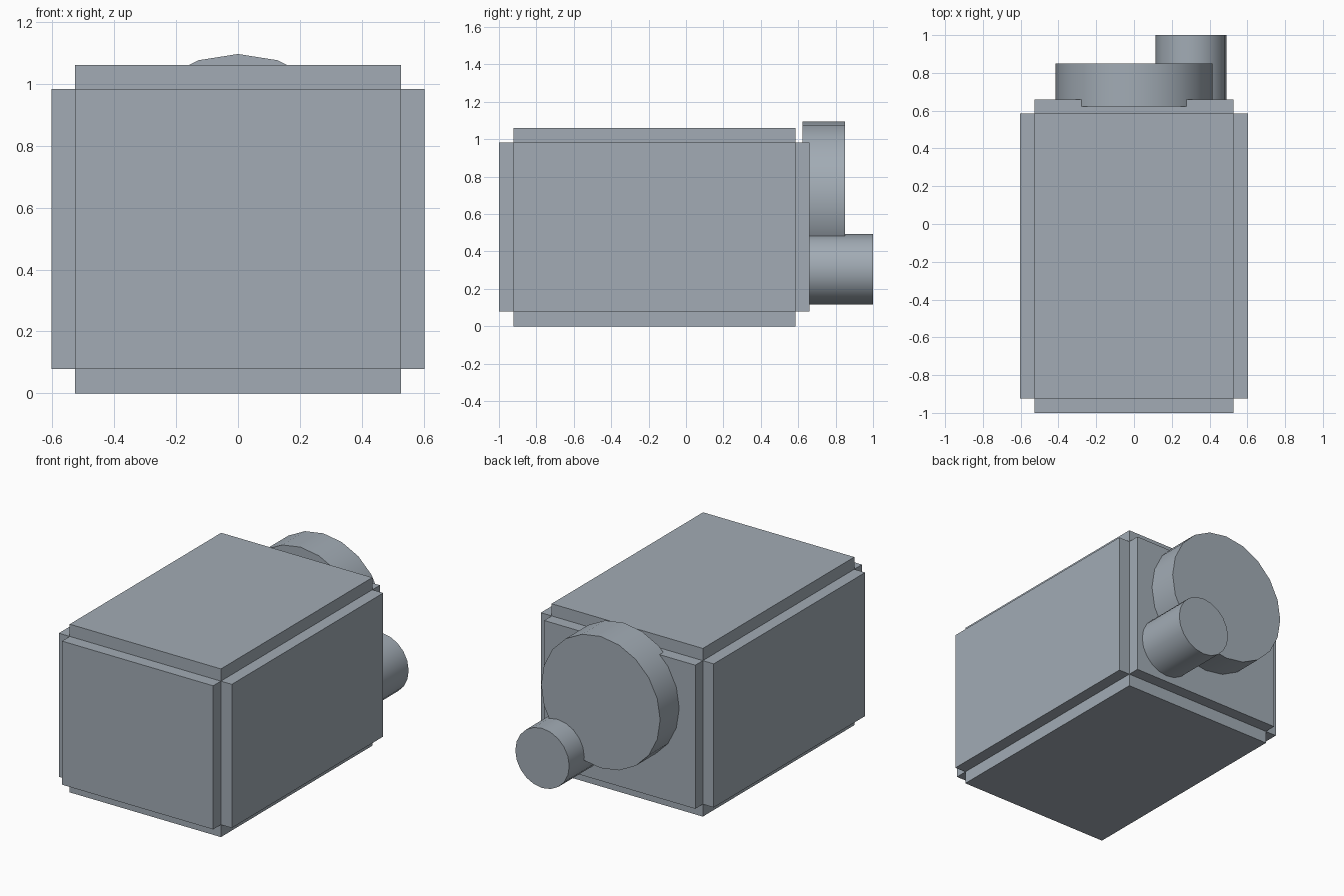
import bpy, bmesh
from math import radians
from mathutils import Matrix, Vector

if "Cube" in bpy.data.objects:
    bpy.data.objects.remove(bpy.data.objects["Cube"])

# Blue-grey paint for all parts
paint = bpy.data.materials.new("blue_grey")
paint.diffuse_color = (0.36, 0.41, 0.46, 1)
paint.use_nodes = True
paint.node_tree.nodes["Principled BSDF"].inputs["Base Color"].default_value = paint.diffuse_color


def finish(name, bm):
    bmesh.ops.recalc_face_normals(bm, faces=bm.faces)
    mesh = bpy.data.meshes.new(name)
    bm.to_mesh(mesh)
    bm.free()
    mesh.materials.append(paint)
    obj = bpy.data.objects.new(name, mesh)
    bpy.context.collection.objects.link(obj)
    return obj


def box(name, lo, hi):
    lo, hi = Vector(lo), Vector(hi)
    bm = bmesh.new()
    bmesh.ops.create_cube(bm, size=1)
    bmesh.ops.scale(bm, vec=hi - lo, verts=bm.verts)
    bmesh.ops.translate(bm, vec=(lo + hi) / 2, verts=bm.verts)
    return finish(name, bm)


def knob(name, x, z, radius, y0, y1):
    # 20-sided cylinder lying along y
    bm = bmesh.new()
    place = Matrix.Translation((x, (y0 + y1) / 2, z)) @ Matrix.Rotation(radians(90), 4, 'X')
    bmesh.ops.create_cone(bm, cap_ends=True, segments=20, radius1=radius,
                          radius2=radius, depth=y1 - y0, matrix=place)
    obj = finish(name, bm)
    bpy.context.view_layer.objects.active = obj
    obj.select_set(True)
    bpy.ops.object.shade_smooth_by_angle(angle=radians(30))
    obj.select_set(False)


# Body: a core stretched along z, joined with side and end slabs
body = box("body", (-0.527, -0.923, 0), (0.527, 0.585, 1.06))
slabs = [box("side_slab", (-0.603, -0.923, 0.078), (0.603, 0.585, 0.983)),
         box("end_slab", (-0.527, -1, 0.078), (0.527, 0.66, 0.983))]
for slab in slabs:
    mod = body.modifiers.new("join_" + slab.name, 'BOOLEAN')
    mod.operation = 'UNION'
    mod.solver = 'EXACT'
    mod.object = slab
bpy.context.view_layer.objects.active = body
for mod in list(body.modifiers):
    bpy.ops.object.modifier_apply(modifier=mod.name)
for slab in slabs:
    bpy.data.objects.remove(slab)

# Large disc and small peg on the back
knob("back_disc", 0, 0.681, 0.415, 0.623, 0.85)
knob("back_peg", 0.302, 0.305, 0.188, 0.623, 1.0)
